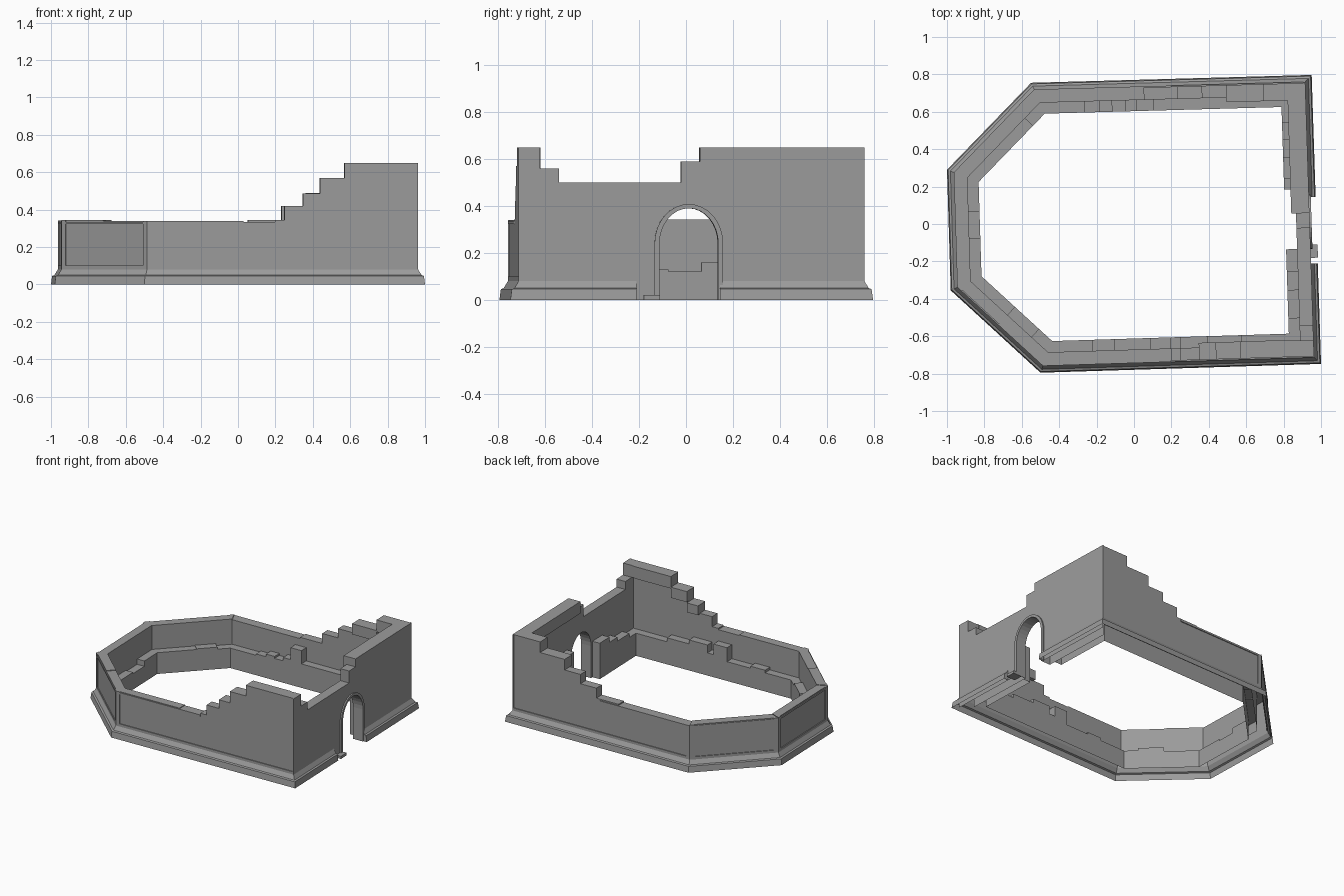
import bpy
import bmesh
import math
from mathutils import Vector

if "Cube" in bpy.data.objects:
    bpy.data.objects.remove(bpy.data.objects["Cube"])

stone = bpy.data.materials.new("grey stone")
stone.diffuse_color = (0.33, 0.33, 0.33, 1)
stone.use_nodes = True
stone.node_tree.nodes["Principled BSDF"].inputs["Base Color"].default_value = (0.33, 0.33, 0.33, 1)

# Ground plan, counter-clockwise: front, east, back, back west, west, front west
PLAN = [Vector(p) for p in ((-0.5, -0.795), (1.0, -0.748), (0.95, 0.797),
                            (-0.55, 0.755), (-1.0, 0.29), (-0.98, -0.355))]
AXIS = [0, 1, 0, 0, 1, 0]
FRONT, EAST, BACK, BACK_WEST, WEST, FRONT_WEST = range(6)
MITRES = ("start", "end")


def side(i):
    """Start, direction, inward normal and length of one side."""
    a, b = PLAN[i % 6], PLAN[(i + 1) % 6]
    d = (b - a).normalized()
    return a, d, Vector((-d.y, d.x)), (b - a).length


def corner(i, inset):
    """Mitred corner at the start of side i."""
    n1 = side(i - 1)[2]
    p, _, n2, _ = side(i)
    return p + (n1 + n2) * inset / (1 + n1.dot(n2))


def place(i, c, inset, z):
    """Point on side i at coordinate c ('start' and 'end' are the mitres)."""
    if c == "start":
        p = corner(i, inset)
    elif c == "end":
        p = corner(i + 1, inset)
    else:
        a, d, n, _ = side(i)
        p = a + d * ((c - a[AXIS[i]]) / d[AXIS[i]]) + n * inset
    return (p.x, p.y, z)


def loft(bm, first, last, caps=(True, True), skip=()):
    """Shell between two matching outlines, leaving out hidden faces."""
    va = [bm.verts.new(p) for p in first]
    vb = [bm.verts.new(p) for p in last]
    if caps[0]:
        bm.faces.new(va)
    if caps[1]:
        bm.faces.new(vb[::-1])
    for k in range(len(va)):
        j = (k + 1) % len(va)
        if k not in skip:
            bm.faces.new((va[j], va[k], vb[k], vb[j]))


def slab(bm, i, outline, d0, d1, caps=(True, True)):
    """Outline in (coordinate, height) between two insets, open at mitres and foot."""
    skip = set()
    for k, (c, z) in enumerate(outline):
        c2, z2 = outline[(k + 1) % len(outline)]
        if (c == c2 and c in MITRES) or max(z, z2) < 0.09:
            skip.add(k)
    loft(bm, [place(i, c, d0, z) for c, z in outline],
         [place(i, c, d1, z) for c, z in outline], caps, skip)


def stepped(steps, end="end", bottom=0.0, opening=()):
    """Outline with a stepped top; steps are (start coordinate, height)."""
    top = []
    for k, (c, h) in enumerate(steps):
        nxt = steps[k + 1][0] if k + 1 < len(steps) else end
        top += [(c, h), (nxt, h)]
    return [(steps[0][0], bottom), *opening, (end, bottom)] + top[::-1]


def arch(half, spring, rise, centre=0.013, n=16):
    pts = [(centre - half, 0)]
    for k in range(n + 1):
        a = math.pi * k / n
        pts.append((centre - half * math.cos(a), spring + rise * math.sin(a)))
    return pts + [(centre + half, 0)]


def finish(bm, name):
    bmesh.ops.recalc_face_normals(bm, faces=bm.faces)
    me = bpy.data.meshes.new(name)
    bm.to_mesh(me)
    bm.free()
    me.materials.append(stone)
    ob = bpy.data.objects.new(name, me)
    bpy.context.collection.objects.link(ob)


S = "start"
OUTER, PANEL, INNER, LEDGE = 0.036, 0.042, 0.108, 0.167

# Ruined walls with stepped tops
wall_tops = {
    FRONT: [(S, 0.34), (0.03, 0.335), (0.2, 0.345), (0.25, 0.42), (0.35, 0.485),
            (0.44, 0.57), (0.57, 0.65)],
    EAST: [(S, 0.65), (-0.62, 0.56), (-0.54, 0.5), (-0.02, 0.59), (0.06, 0.65)],
    BACK: [(S, 0.65), (0.69, 0.57), (0.49, 0.49), (0.36, 0.42), (0.23, 0.345),
           (0.05, 0.335)],
    BACK_WEST: [(S, 0.34)],
    WEST: [(S, 0.342)],
    FRONT_WEST: [(S, 0.345), (-0.75, 0.34)],
}
door = arch(0.125, 0.24, 0.15)
bm = bmesh.new()
for i, steps in wall_tops.items():
    if i == EAST:
        slab(bm, i, stepped(steps, opening=door), OUTER, INNER)
    else:
        slab(bm, i, stepped(steps, bottom=0.08), PANEL, INNER)
finish(bm, "walls")

# Raised borders around the sunken wall panels
bm = bmesh.new()
for i, steps in wall_tops.items():
    if i == EAST:
        continue
    a, d, n, length = side(i)
    m0 = (a + d * 0.045)[AXIS[i]]
    m1 = (a + d * (length - 0.045))[AXIS[i]]
    bar0 = 0.2 if i == BACK else m0
    bar1 = 0.2 if i == FRONT else m1
    front_only = (True, False)
    slab(bm, i, stepped([(S, 0.1)], bottom=0.08), OUTER, PANEL, front_only)
    slab(bm, i, stepped([(S, steps[0][1])], m0, 0.1), OUTER, PANEL, front_only)
    slab(bm, i, stepped([(m1, steps[-1][1])], bottom=0.1), OUTER, PANEL, front_only)
    slab(bm, i, stepped([(bar0, 0.335)], bar1, 0.322), OUTER, PANEL, front_only)
finish(bm, "panel_borders")

# Moulded plinth, hollow and broken at the doorway
profile = [(0, 0), (0.006, 0.045), (0.018, 0.05), (0.036, 0.08), (0.036, 0)]
bm = bmesh.new()
runs = [(i, S, "end") for i in range(6) if i != EAST]
for i, c0, c1 in runs + [(EAST, S, -0.21), (EAST, 0.145, "end")]:
    loft(bm, [place(i, c0, d, z) for d, z in profile],
         [place(i, c1, d, z) for d, z in profile],
         (c0 not in MITRES, c1 not in MITRES), (3, 4))
finish(bm, "plinth")

# Broken inner lining along the foot of the walls
lining = [
    (FRONT, [(S, 0.14), (-0.22, 0.16), (-0.1, 0.145), (0.09, 0.25), (0.2, 0.17),
             (0.25, 0.23), (0.4, 0.2), (0.58, 0.17)], "end"),
    (EAST, [(S, 0.17), (-0.5, 0.2), (-0.35, 0.23), (-0.25, 0.27)], -0.13),
    (EAST, [(0.19, 0.33), (0.25, 0.29), (0.36, 0.25), (0.46, 0.2), (0.55, 0.18)], "end"),
    (BACK, [(S, 0.18), (0.1, 0.28), (0.01, 0.19), (-0.05, 0.165), (-0.12, 0.18),
            (-0.19, 0.16), (-0.27, 0.15)], "end"),
    (BACK_WEST, [(S, 0.15), (-0.66, 0.165), (-0.76, 0.16)], "end"),
    (WEST, [(S, 0.16), (0.06, 0.12), (-0.08, 0.13)], "end"),
    (FRONT_WEST, [(S, 0.13), (-0.75, 0.16), (-0.62, 0.14)], "end"),
]
bm = bmesh.new()
for i, steps, end in lining:
    slab(bm, i, stepped(steps, end), INNER, LEDGE, (False, True))
finish(bm, "inner_lining")

# Remnants of lining hanging under the tall wall tops
bm = bmesh.new()
for i, c0, c1, top, drop in ((FRONT, 0.57, "end", 0.65, 0.09), (FRONT, 0.44, 0.57, 0.57, 0.08),
                             (FRONT, 0.35, 0.44, 0.485, 0.07), (EAST, S, -0.62, 0.65, 0.09),
                             (EAST, 0.06, "end", 0.65, 0.09), (BACK, S, 0.69, 0.65, 0.09),
                             (BACK, 0.69, 0.49, 0.57, 0.08)):
    slab(bm, i, stepped([(c0, top)], c1, top - drop), INNER, INNER + 0.025, (False, True))
finish(bm, "hanging_lining")

# Arched door surround
bm = bmesh.new()
slab(bm, EAST, arch(0.146, 0.24, 0.168) + door[::-1], 0.026, OUTER)
finish(bm, "door_surround")

# Loose threshold stone
bm = bmesh.new()
loft(bm, [place(EAST, c, -0.002, z) for c, z in stepped([(-0.18, 0.02)], -0.11)],
     [place(EAST, c, 0.07, z) for c, z in stepped([(-0.18, 0.02)], -0.11)])
finish(bm, "threshold_stone")
